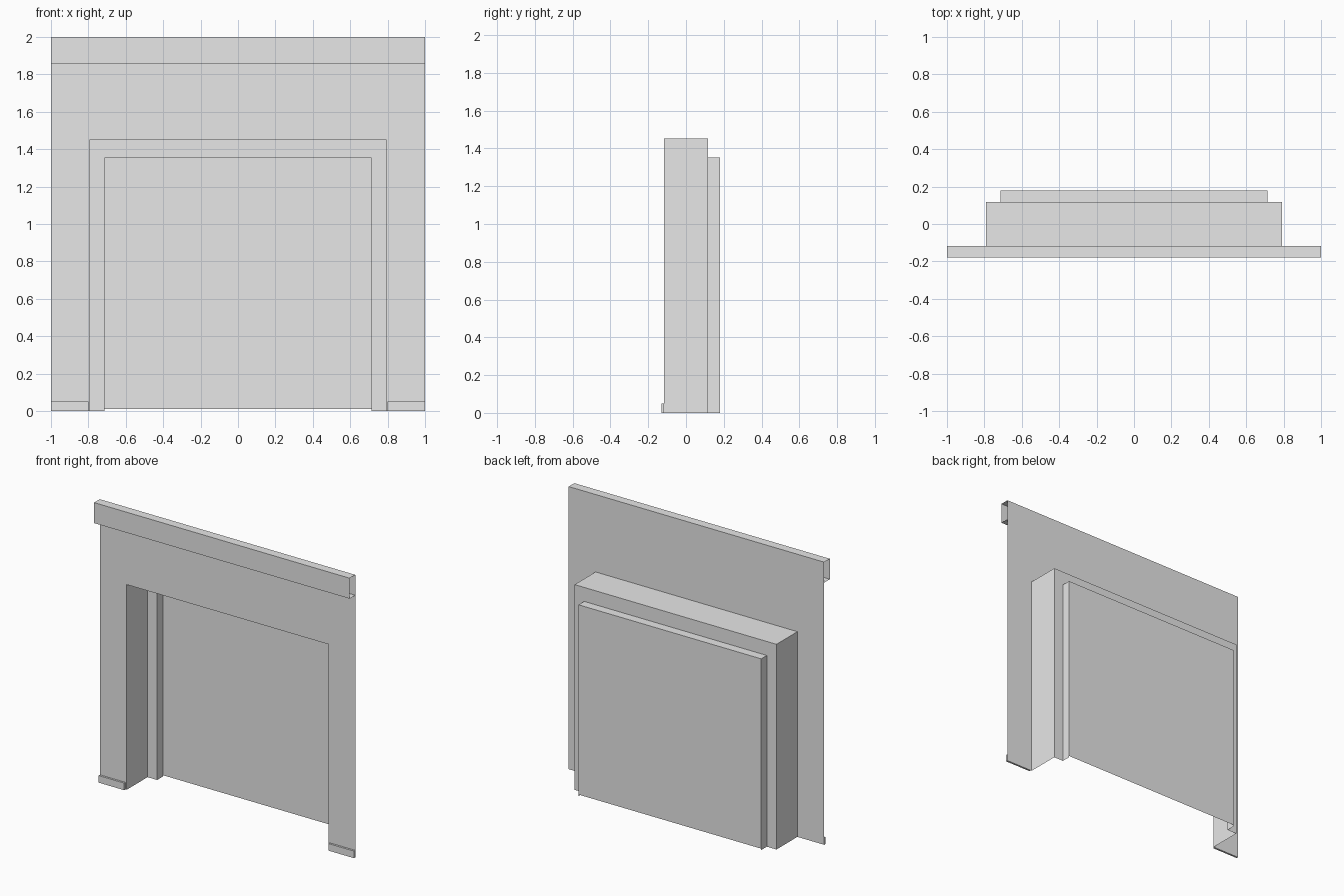
import bpy
import bmesh

cube = bpy.data.objects.get("Cube")
if cube:
    bpy.data.objects.remove(cube, do_unlink=True)

GREY = (0.8, 0.8, 0.8, 1.0)
mat = bpy.data.materials.new("plain grey")
mat.use_nodes = True
mat.diffuse_color = GREY
mat.node_tree.nodes["Principled BSDF"].inputs["Base Color"].default_value = GREY

WALL_Y, FLANGE_Y, DOOR_Y = -0.117, 0.117, 0.18


def sheet(name, quads):
    """Folded thin sheet made of quads, welded where they meet."""
    bm = bmesh.new()
    for quad in quads:
        bm.faces.new([bm.verts.new(p) for p in quad])
    bmesh.ops.remove_doubles(bm, verts=bm.verts, dist=0.0001)
    mesh = bpy.data.meshes.new(name)
    bm.to_mesh(mesh)
    bm.free()
    mesh.materials.append(mat)
    obj = bpy.data.objects.new(name, mesh)
    bpy.context.scene.collection.objects.link(obj)
    return obj


def arch(half_width, top, y):
    """Doorway outline, open at the floor."""
    w = half_width
    return [(-w, y, 0), (-w, y, top), (w, y, top), (w, y, 0)]


def bridge(a, b):
    """Quads between two outlines with matching points."""
    return [(a[i], b[i], b[i + 1], a[i + 1]) for i in range(len(a) - 1)]


def extrude_x(profile, x0, x1):
    """Sweep a (y, z) profile along x."""
    return bridge([(x0, y, z) for y, z in profile], [(x1, y, z) for y, z in profile])


# Wall, reveal, flange and return: successive doorway outlines
outlines = [
    arch(1.0, 2.0, WALL_Y),
    arch(0.79, 1.452, WALL_Y),
    arch(0.79, 1.452, FLANGE_Y),
    arch(0.715, 1.353, FLANGE_Y),
    arch(0.715, 1.353, DOOR_Y),
]
names = ["front_wall", "door_reveal", "inner_flange", "door_return"]
for name, a, b in zip(names, outlines, outlines[1:]):
    sheet(name, bridge(a, b))

# Door panel closing the back of the opening, just clear of the floor
sheet("door_panel", [[(x, DOOR_Y, z) for x, z in
                      ((-0.715, 0.01), (0.715, 0.01), (0.715, 1.353), (-0.715, 1.353))]])

# Folded fascia along the top, open at both ends
sheet("top_fascia", extrude_x(
    [(WALL_Y, 2.0), (-0.18, 2.0), (-0.18, 1.855), (WALL_Y, 1.855)], -1.0, 1.0))

# Skirting at the foot of each side
profile = [(WALL_Y, 0.05), (-0.131, 0.05), (-0.131, 0.0), (WALL_Y, 0.0)]
for side, x0, x1 in (("left", 0.8, 1.0), ("right", -1.0, -0.8)):
    ends = [[(x, y, z) for y, z in profile] for x in (x0, x1)]
    sheet(side + "_skirting", extrude_x(profile, x0, x1) + ends)
